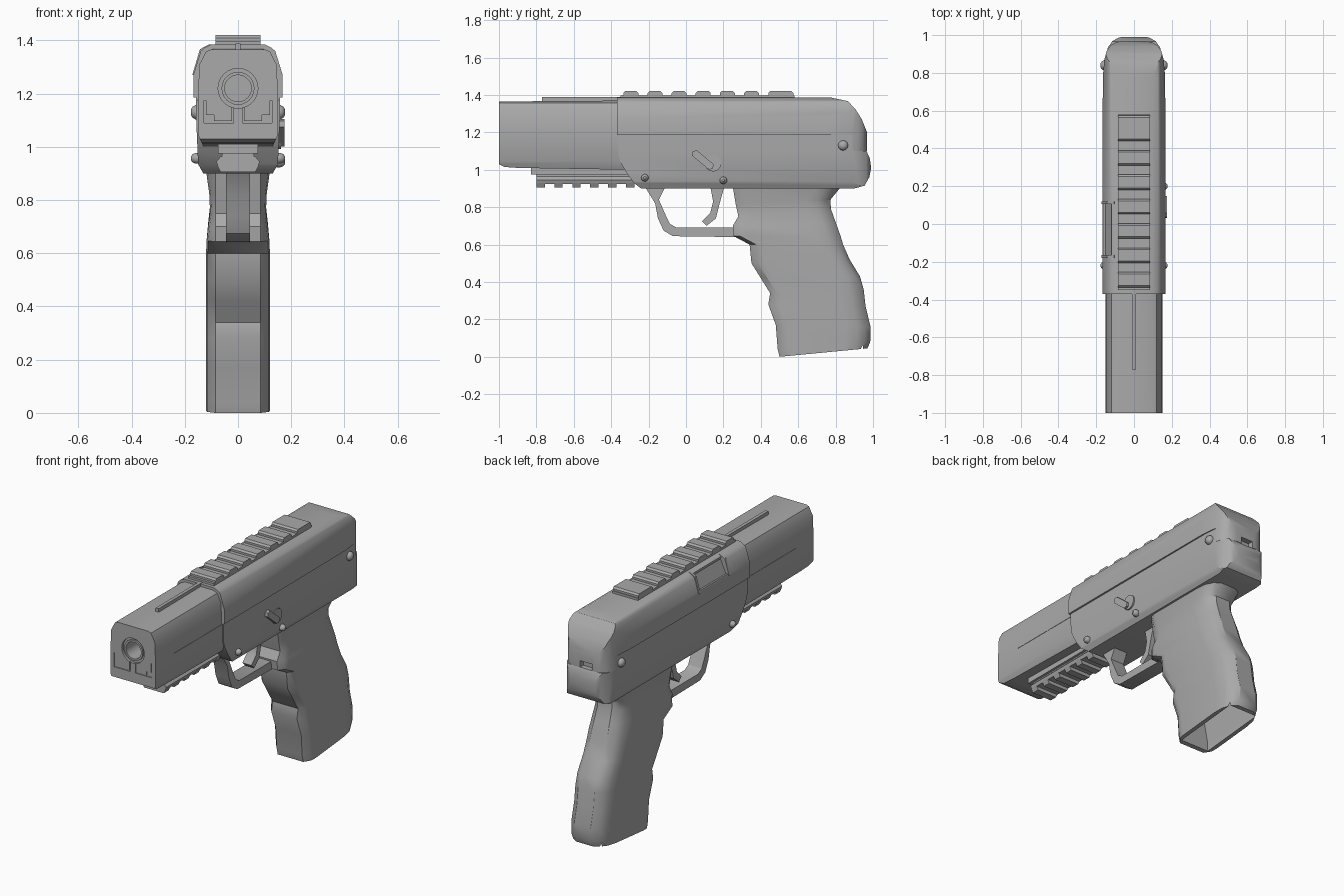
import bpy, bmesh, math
from mathutils import Vector

grey = bpy.data.materials.new("mid_grey")
grey.diffuse_color = (0.4, 0.4, 0.4, 1)


def finish(name, bm):
    bmesh.ops.recalc_face_normals(bm, faces=bm.faces[:])
    me = bpy.data.meshes.new(name)
    bm.to_mesh(me)
    bm.free()
    ob = bpy.data.objects.new(name, me)
    bpy.context.collection.objects.link(ob)
    me.materials.append(grey)
    return ob


def loft(name, rings):
    bm = bmesh.new()
    loops = [[bm.verts.new(p) for p in r] for r in rings]
    n = len(loops[0])
    for a, b in zip(loops, loops[1:]):
        for i in range(n):
            bm.faces.new((a[i], a[(i + 1) % n], b[(i + 1) % n], b[i]))
    bm.faces.new(loops[0])
    bm.faces.new(loops[-1])
    return finish(name, bm)


def prism(name, pts, axis, lo, hi):
    """Extrude a flat outline along an axis between two positions."""
    def at(p, d):
        return {'x': (d, *p), 'y': (p[0], d, p[1]), 'z': (*p, d)}[axis]
    return loft(name, [[at(p, lo) for p in pts], [at(p, hi) for p in pts]])


def sym(half):
    return half + [(-x, v) for x, v in reversed(half) if x > 0]


def disc(name, c, r, axis, lo, hi, n=20):
    pts = [(c[0] + r * math.cos(i * math.tau / n), c[1] + r * math.sin(i * math.tau / n)) for i in range(n)]
    return prism(name, pts, axis, lo, hi)


def box(name, x, y, z):
    return prism(name, [(x[0], y[0]), (x[1], y[0]), (x[1], y[1]), (x[0], y[1])], 'z', *z)


def boolean(ob, cutter, op='DIFFERENCE'):
    m = ob.modifiers.new("cut", 'BOOLEAN')
    m.operation, m.object, m.solver = op, cutter, 'EXACT'
    bpy.context.view_layer.objects.active = ob
    bpy.ops.object.modifier_apply(modifier=m.name)
    bpy.data.objects.remove(cutter)


# Front slide with bore, muzzle recess and face grooves
slide = prism("front_slide", [(-1, 1.365), (-1, 1.03), (-0.97, 1.015), (-0.9, 1.01), (-0.3, 1.0),
                              (-0.3, 1.37)], 'x', -0.3, 0.3)
boolean(slide, prism("c", sym([(0.13, 1.0), (0.15, 1.045), (0.15, 1.2), (0.145, 1.31), (0.12, 1.358),
                               (0.09, 1.37)]), 'y', -1.1, 0), 'INTERSECT')
boolean(slide, disc("c", (0, 1.22), 0.075, 'y', -1.1, -0.985, 24))
boolean(slide, disc("c", (0, 1.22), 0.05, 'y', -1.1, -0.6, 24))
for s in (1, -1):
    boolean(slide, prism("c", [(s * x, z) for x, z in (
        (0.128, 1.175), (0.128, 1.09), (0.016, 1.09), (0.016, 1.15), (0.022, 1.15), (0.022, 1.097),
        (0.09, 1.097), (0.09, 1.12), (0.12, 1.12), (0.12, 1.175))], 'y', -1.1, -0.994))
    box("slide_seam", sorted((s * 0.14, s * 0.152)), (-0.83, -0.3), (1.172, 1.178))
disc("muzzle_ring", (0, 1.22), 0.062, 'y', -0.995, -0.9, 24)
boolean(bpy.data.objects["muzzle_ring"], disc("c", (0, 1.22), 0.05, 'y', -1.1, -0.5, 24))
box("sight_rib", (-0.01, 0.01), (-0.77, -0.3), (1.35, 1.388))

# Upper cover, rounded at the rear
cover = prism("upper_cover", [(-0.37, 1.185), (0.89, 1.185), (0.89, 1.1), (0.968, 1.1), (0.968, 1.2),
                              (0.94, 1.27), (0.905, 1.325), (0.865, 1.367), (0.78, 1.385),
                              (-0.37, 1.385)], 'x', -0.3, 0.3)
boolean(cover, prism("c", sym([(0.155, 1.05), (0.168, 1.185), (0.168, 1.27), (0.14, 1.36), (0.125, 1.373),
                               (0.09, 1.39)]), 'y', -1, 1.2), 'INTERSECT')
boolean(cover, prism("c", sym([(0.17, -0.5), (0.165, 0.78), (0.157, 0.87), (0.145, 0.915), (0.125, 0.945),
                               (0.095, 0.962), (0.06, 0.97)]), 'z', 0.9, 1.6), 'INTERSECT')
boolean(cover, box("c", (-0.05, 0.03), (0.935, 1.1), (1.05, 1.14)))
# Ejection port recess and its rim on the left shoulder
boolean(cover, prism("c", [(-0.2, 1.29), (-0.15, 1.28), (-0.115, 1.36), (-0.13, 1.42), (-0.2, 1.42)],
                     'y', -0.165, 0.105))
for lo, hi in ((-0.18, -0.165), (0.105, 0.12)):
    prism("port_rim", [(-0.172, 1.27), (-0.14, 1.27), (-0.1, 1.37), (-0.105, 1.387), (-0.143, 1.367)],
          'y', lo, hi)

# Lower frame
frame = prism("frame", [(-0.365, 1.19), (-0.36, 1.07), (-0.345, 1.03), (-0.315, 0.98), (-0.28, 0.93),
                        (-0.24, 0.9), (0.9, 0.9), (0.955, 0.915), (0.98, 0.96), (0.99, 1.01),
                        (0.983, 1.06), (0.965, 1.1), (0.89, 1.1), (0.89, 1.19)], 'x', -0.3, 0.3)
boolean(frame, prism("c", sym([(0.125, 0.89), (0.15, 0.935), (0.157, 1.1), (0.157, 1.25)]),
                     'y', -1, 1.2), 'INTERSECT')
boolean(frame, prism("c", sym([(0.17, -0.5), (0.157, 0.8), (0.15, 0.89), (0.138, 0.935), (0.115, 0.968),
                               (0.085, 0.985), (0.05, 0.995)]), 'z', 0.8, 1.3), 'INTERSECT')

# Top rail: base plate and seven ribs
box("top_rail_base", (-0.085, 0.085), (-0.35, 0.58), (1.37, 1.398))
for i in range(7):
    y0, y1 = (-0.335 + 0.129 * i, -0.255 + 0.129 * i) if i < 6 else (0.44, 0.575)
    prism("top_rail_rib", [(y0, 1.39), (y0, 1.41), (y0 + 0.01, 1.42), (y1 - 0.01, 1.42), (y1, 1.41),
                           (y1, 1.39)], 'x', -0.085, 0.085)

# Accessory rail under the slide
box("under_rail_mount", (-0.075, 0.075), (-0.83, -0.28), (0.975, 1.02))
box("under_rail_neck", (-0.06, 0.06), (-0.8, -0.28), (0.95, 0.98))
prism("under_rail_bar", sym([(0.075, 0.925), (0.082, 0.945), (0.065, 0.963)]), 'y', -0.8, -0.28)
for i in range(6):
    y = -0.8 + 0.096 * i
    prism("under_rail_tooth", sym([(0.065, 0.905), (0.078, 0.93)]), 'y', y, y + 0.045)

# Grip: front edge and back edge points, half width
levels = [(.25, .91, .83, .91, .12), (.265, .82, .772, .84, .108), (.28, .75, .775, .79, .105),
          (.25, .70, .80, .72, .112), (.255, .645, .825, .65, .118), (.34, .60, .84, .60, .12),
          (.35, .50, .875, .52, .12), (.40, .42, .93, .43, .12), (.45, .34, .95, .36, .12),
          (.44, .28, .96, .27, .12), (.48, .17, .987, .16, .12), (.49, .04, .985, .08, .12),
          (.50, 0, .97, .045, .12)]
rings = []
for yf, zf, yb, zb, w in levels:
    half = [(0.085, 0), (w * 0.95, 0.035), (w, 0.07)]
    pts = [(x, yf + d) for x, d in half]
    pts += [(w, yb - 0.13), (w * 0.94, yb - 0.07), (w * 0.75, yb - 0.025), (w * 0.45, yb)]
    rings.append([(x, y, zf + (zb - zf) * (y - yf) / (yb - yf)) for x, y in sym(pts)])
grip = loft("grip", rings)
# Open magazine well in the bottom of the grip
well = []
for dy, z, k in ((0.004, -0.05, 1), (0, 0.06, 1), (-0.05, 0.35, 0.9)):
    well.append([(sx * 0.095 * k, y + dy, z) for sx, y in ((-1, .525), (1, .525), (1, .945), (-1, .945))])
boolean(grip, loft("c", well))

# Trigger guard and trigger
prism("trigger_guard", [(-0.22, 0.91), (-0.165, 0.82), (-0.15, 0.74), (-0.12, 0.675), (-0.07, 0.645),
                        (0.28, 0.64), (0.28, 0.69), (-0.05, 0.69), (-0.085, 0.71), (-0.11, 0.76),
                        (-0.145, 0.84), (-0.11, 0.91)], 'x', -0.045, 0.045)
prism("trigger", [(0.13, 0.91), (0.145, 0.83), (0.13, 0.77), (0.085, 0.725), (0.11, 0.70), (0.16, 0.74),
                  (0.18, 0.82), (0.205, 0.91)], 'x', -0.03, 0.03)


# Domed pins on the sides
def pin(y, z, r, s, x=0.145):
    def ring(k, d):
        return [(s * (x + d), y + r * k * math.cos(a * math.tau / 12), z + r * k * math.sin(a * math.tau / 12))
                for a in range(12)]
    loft("side_pin", [ring(1, 0), ring(1, 0.015), ring(0.75, 0.026), ring(0.35, 0.032)])


for s in (1, -1):
    pin(-0.22, 0.957, 0.02, s)
    pin(0.84, 1.13, 0.027, s)
pin(0.2, 0.943, 0.02, 1)

# Safety lever on the right side
disc("lever_pivot", (0.145, 1.035), 0.044, 'x', 0.14, 0.162)
a, b = Vector((0.045, 1.09)), Vector((0.135, 1.015))
n = Vector((0.64, 0.77)) * 0.019
e = (b - a).normalized() * 0.012
prism("safety_lever", [tuple(p) for p in (a + n, b + n, b + e, b - n, a - n, a - e)], 'x', 0.14, 0.175)

# Smooth shading with crisp edges
for ob in bpy.data.objects:
    ob.select_set(True)
bpy.context.view_layer.objects.active = grip
bpy.ops.object.shade_smooth_by_angle(angle=math.radians(32))
